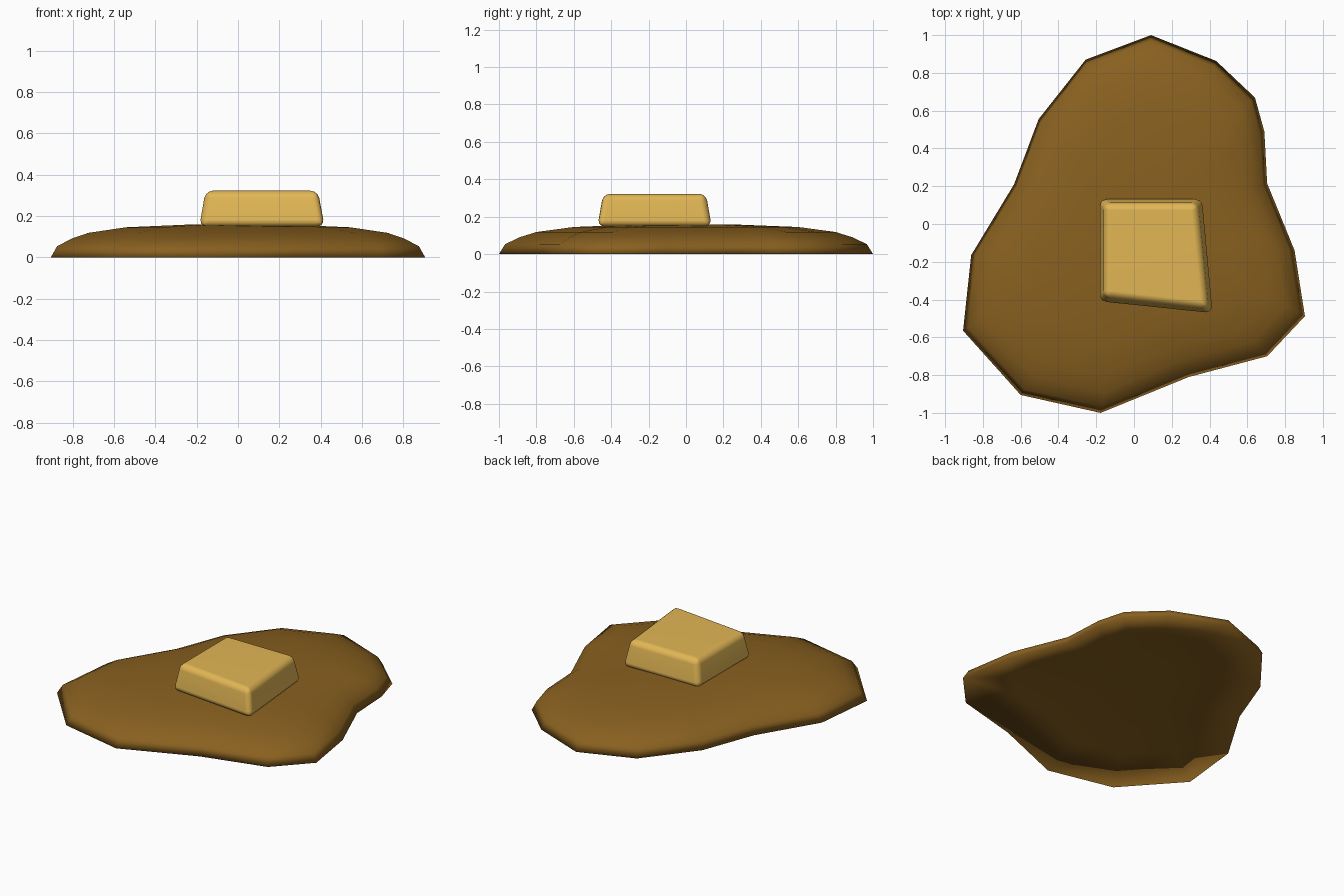
import bpy, bmesh, math

if "Cube" in bpy.data.objects:
    bpy.data.objects.remove(bpy.data.objects["Cube"])


def material(name, rgb):
    m = bpy.data.materials.new(name)
    m.diffuse_color = (*rgb, 1)
    m.use_nodes = True
    m.node_tree.nodes["Principled BSDF"].inputs["Base Color"].default_value = m.diffuse_color
    return m


def finish(name, bm, mat):
    bmesh.ops.recalc_face_normals(bm, faces=bm.faces[:])
    for f in bm.faces:
        f.smooth = True
    me = bpy.data.meshes.new(name)
    bm.to_mesh(me)
    bm.free()
    ob = bpy.data.objects.new(name, me)
    bpy.context.collection.objects.link(ob)
    me.materials.append(mat)
    return ob


brown = material("toasted brown", (0.25, 0.118, 0.014))
yellow = material("butter yellow", (0.76, 0.47, 0.09))

# Irregular outline of the flat cake
outline = [(0.09, 1.0), (0.435, 0.863), (0.64, 0.67), (0.69, 0.49),
           (0.705, 0.215), (0.85, -0.14), (0.905, -0.488), (0.705, -0.70),
           (0.29, -0.81), (-0.177, -1.0), (-0.60, -0.905), (-0.905, -0.565),
           (-0.862, -0.165), (-0.635, 0.21), (-0.505, 0.555), (-0.256, 0.87)]
outline.reverse()
n = len(outline)

# Smooth domed cake with a hollowed underside: rings from bottom centre to top
bm = bmesh.new()
rings = [[bm.verts.new((x * s, y * s, z)) for x, y in outline] for s, z in
         [(0.35, 0.06), (0.7, 0.045), (1, 0), (0.967, 0.053),
          (0.89, 0.09), (0.8, 0.118), (0.6, 0.145), (0.27, 0.158)]]
for a, b in zip(rings, rings[1:]):
    for i in range(n):
        j = (i + 1) % n
        bm.faces.new((a[i], a[j], b[j], b[i]))
for r, z in ((rings[0], 0.063), (rings[-1], 0.16)):
    tip = bm.verts.new((0, 0, z))
    for i in range(n):
        bm.faces.new((r[i], r[(i + 1) % n], tip))
finish("pancake", bm, brown)

# Butter pat: tapered, slightly skewed block with rounded edges
bm = bmesh.new()
low = [(-0.187, 0.137), (-0.187, -0.415), (0.422, -0.477), (0.366, 0.137)]
high = [(-0.157, 0.107), (-0.157, -0.385), (0.39, -0.447), (0.335, 0.107)]
lo = [bm.verts.new((x, y, 0.148)) for x, y in low]
hi = [bm.verts.new((x, y, 0.322)) for x, y in high]
bm.faces.new(hi)
bm.faces.new(lo[::-1])
for i in range(4):
    j = (i + 1) % 4
    bm.faces.new((lo[i], lo[j], hi[j], hi[i]))
bmesh.ops.bevel(bm, geom=bm.edges[:], offset=0.035, segments=3,
                profile=0.5, affect='EDGES')
pat = finish("butter_pat", bm, yellow)
pat.modifiers.new("flat sides", 'WEIGHTED_NORMAL').keep_sharp = True
